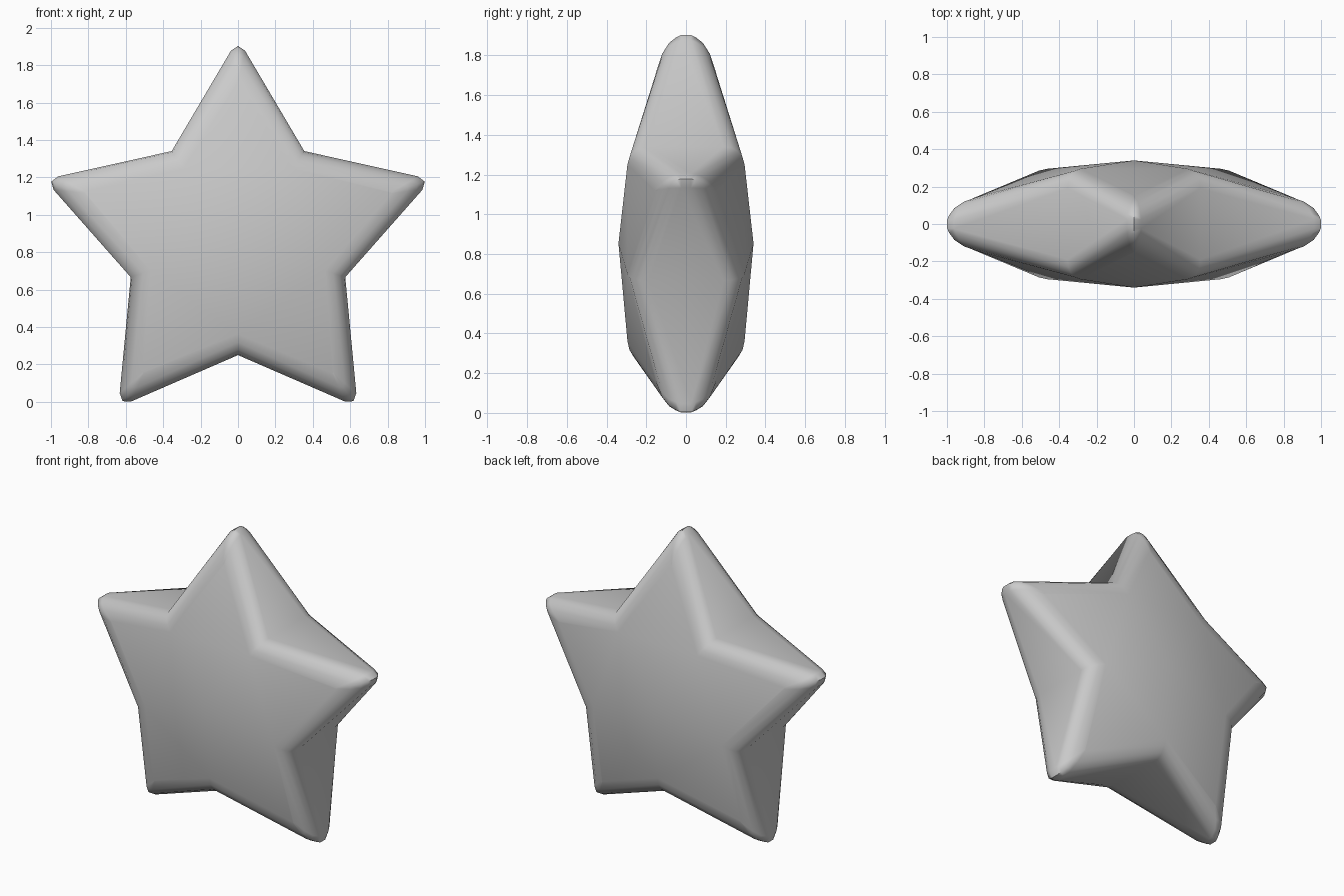
import bpy, bmesh
from math import sin, cos, pi
from mathutils import Vector

cube = bpy.data.objects.get("Cube")
if cube:
    bpy.data.objects.remove(cube, do_unlink=True)

CENTRE_Z = 0.853
APEX = 0.34
# Rounded rim, from the face out to the side wall: (radius, half depth)
TIP = [(0.865, 0.15), (0.955, 0.12), (1.01, 0.085), (1.037, 0.05), (1.05, 0.025)]
NOTCH = [(0.49, 0.295), (0.535, 0.285), (0.573, 0.262), (0.596, 0.23), (0.603, 0.19)]
# Rounded corner of each point: (half width, drop below the tip)
CORNER = [(0.004, 0.003), (0.02, 0.012), (0.03, 0.019), (0.036, 0.024), (0.038, 0.026)]


def place(angle, across, along, depth):
    """Point in an arm's own frame, turned clockwise from straight up."""
    return Vector((along * sin(angle) + across * cos(angle), depth,
                   CENTRE_Z + along * cos(angle) - across * sin(angle)))


def ring(bm, step, side):
    """Star outline: two corner points around each tip, then the notch."""
    (tip_r, tip_y), (notch_r, notch_y), (w, drop) = TIP[step], NOTCH[step], CORNER[step]
    verts = []
    for arm in range(5):
        a = arm * 2 * pi / 5
        for across, along in ((-w, tip_r - drop), (0, tip_r), (w, tip_r - drop)):
            verts.append(bm.verts.new(place(a, across, along, side * tip_y)))
        verts.append(bm.verts.new(place(a + pi / 5, 0, notch_r, side * notch_y)))
    return verts


def bridge(bm, a, b):
    for i in range(len(a)):
        j = (i + 1) % len(a)
        bm.faces.new((a[i], a[j], b[j], b[i]))


bm = bmesh.new()
rims = []
for side in (-1, 1):
    rings = [ring(bm, s, side) for s in range(len(TIP))]
    for a, b in zip(rings, rings[1:]):
        bridge(bm, a, b)
    # Domed cap: a shallow pentagon pyramid plus one facet for each arm
    cap = rings[0]
    apex = bm.verts.new((0, side * APEX, CENTRE_Z))
    for arm in range(5):
        k = arm * 4
        before, left, tip, right, after = (cap[(k + d) % 20] for d in range(-1, 4))
        bm.faces.new((apex, before, after))
        bm.faces.new((before, left, right, after))
        bm.faces.new((left, tip, right))
    rims.append(rings[-1])
bridge(bm, *rims)  # side wall
bmesh.ops.recalc_face_normals(bm, faces=bm.faces)

mesh = bpy.data.meshes.new("star")
bm.to_mesh(mesh)
bm.free()
star = bpy.data.objects.new("star", mesh)
bpy.context.collection.objects.link(star)

grey = bpy.data.materials.new("plain grey")
grey.use_nodes = True
grey.diffuse_color = (0.6, 0.6, 0.6, 1)
grey.node_tree.nodes["Principled BSDF"].inputs["Base Color"].default_value = (0.6, 0.6, 0.6, 1)
mesh.materials.append(grey)

bpy.context.view_layer.objects.active = star
star.select_set(True)
bpy.ops.object.shade_smooth_by_angle(angle=pi / 3)
